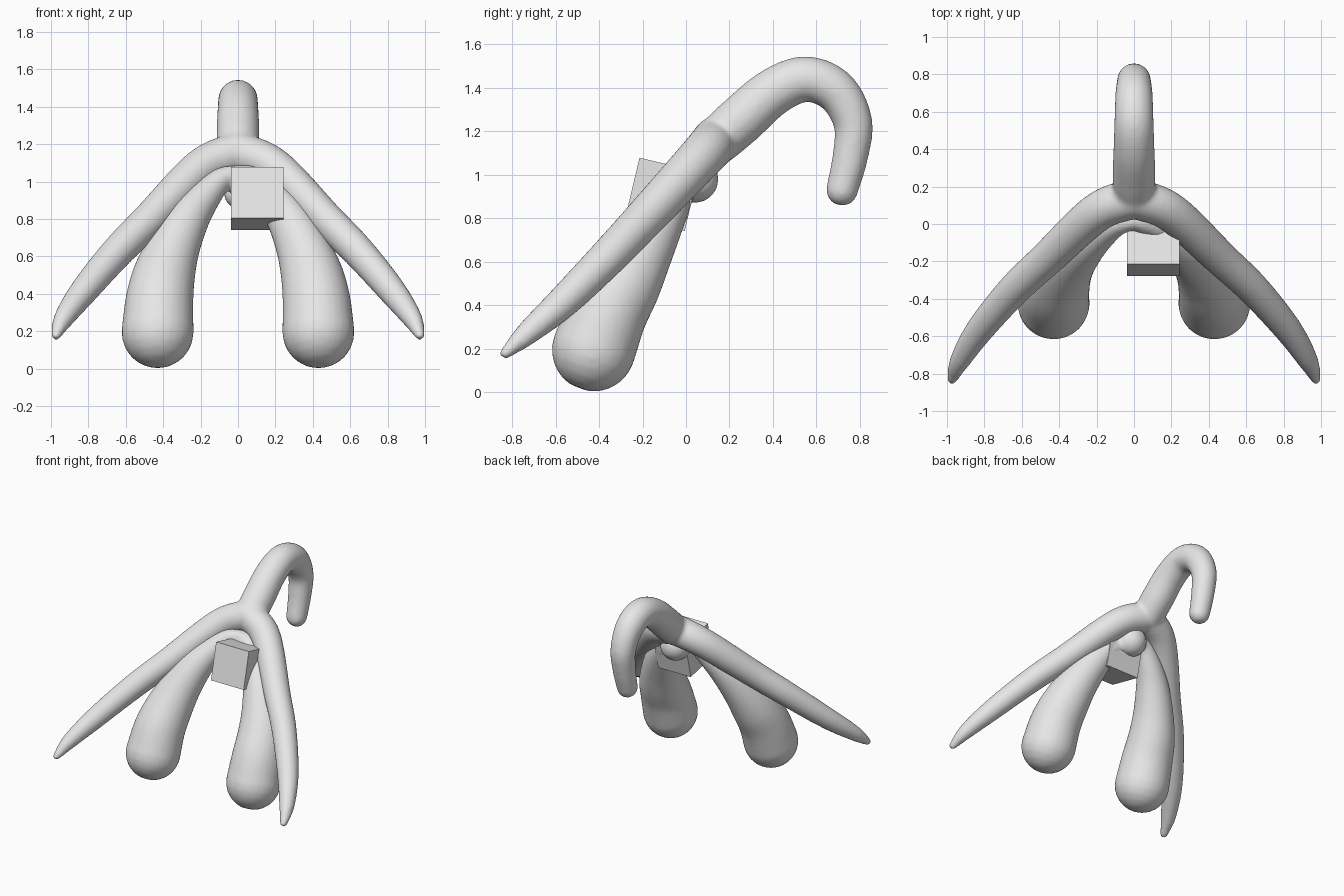
import bpy, bmesh, math
from mathutils import Vector, Matrix

old = bpy.data.objects.get("Cube")
if old:
    bpy.data.objects.remove(old, do_unlink=True)

# One plain grey for the whole model
grey = bpy.data.materials.new("plain grey")
grey.use_nodes = True
grey.diffuse_color = (0.8, 0.8, 0.8, 1)
grey.node_tree.nodes["Principled BSDF"].inputs["Base Color"].default_value = (0.8, 0.8, 0.8, 1)

SIDES, STEPS, CAP = 28, 8, 6


def spline(points):
    """Smooth path through (x, y, z, radius) points."""
    p = [Vector(q) for q in points]
    p = [2 * p[0] - p[1]] + p + [2 * p[-1] - p[-2]]
    out = []
    for a, b, c, d in zip(p, p[1:], p[2:], p[3:]):
        for i in range(STEPS):
            t = i / STEPS
            out.append(0.5 * (2 * b + (c - a) * t + (2 * a - 5 * b + 4 * c - d) * t ** 2
                              + (3 * b - a - 3 * c + d) * t ** 3))
    return out + [p[-2]]


def sweep(bm, points):
    """Tapered round tube with domed ends."""
    path = [(q.xyz, q.w) for q in spline(points)]
    first = (path[0][0] - path[1][0]).normalized()
    last = (path[-1][0] - path[-2][0]).normalized()

    def dome(end, direction):
        c, r = end
        angles = [math.pi / 2 * k / CAP for k in range(1, CAP)]
        return [(c + direction * r * math.sin(a), r * math.cos(a)) for a in angles]

    path = dome(path[0], first)[::-1] + path + dome(path[-1], last)
    rings, side = [], None
    for i, (c, r) in enumerate(path):
        t = (path[min(i + 1, len(path) - 1)][0] - path[max(i - 1, 0)][0]).normalized()
        side = (side or t.orthogonal())
        side = (side - t * side.dot(t)).normalized()
        up = t.cross(side)
        angles = [2 * math.pi * k / SIDES for k in range(SIDES)]
        rings.append([bm.verts.new(c + r * (side * math.cos(a) + up * math.sin(a))) for a in angles])
    for a, b in zip(rings, rings[1:]):
        for k in range(SIDES):
            n = (k + 1) % SIDES
            bm.faces.new((a[k], a[n], b[n], b[k]))
    bm.faces.new(rings[0][::-1])
    bm.faces.new(rings[-1])


def finish(bm, name):
    bmesh.ops.recalc_face_normals(bm, faces=bm.faces)
    mesh = bpy.data.meshes.new(name)
    bm.to_mesh(mesh)
    bm.free()
    mesh.materials.append(grey)
    obj = bpy.data.objects.new(name, mesh)
    bpy.context.collection.objects.link(obj)
    return obj


def fuse(obj, rounds):
    """Melt overlapping tubes into one smooth skin."""
    remesh = obj.modifiers.new("fuse", 'REMESH')
    remesh.mode = 'VOXEL'
    remesh.voxel_size = 0.014
    remesh.use_smooth_shade = True
    smooth = obj.modifiers.new("soften", 'SMOOTH')
    smooth.factor = 0.5
    smooth.iterations = rounds


def mirrored(points, s):
    return [(s * x, y, z, r) for x, y, z, r in points]


# Hooked shaft that splits into two long tapering arms
shaft = [(0, .15, 1.16, .11), (0, .25, 1.25, .115), (0, .4, 1.38, .11), (0, .55, 1.44, .105),
         (0, .69, 1.385, .1), (0, .768, 1.24, .09), (0, .755, 1.08, .082), (0, .718, .93, .074)]
arm = [(0, .14, 1.16, .11), (.2, .06, 1.07, .105), (.47, -.19, .8, .094), (.64, -.35, .63, .088),
       (.82, -.56, .42, .076), (.93, -.73, .27, .055), (.972, -.83, .18, .028)]
bm = bmesh.new()
sweep(bm, shaft)
for s in (-1, 1):
    sweep(bm, mirrored(arm, s))
fuse(finish(bm, "forked_hook"), 8)

# Pair of hanging bulbs joined by a narrow bridge and a small knob
bulb = [(0, .02, 1.04, .05), (.09, .0, 1.01, .065), (.18, -.05, .92, .09), (.27, -.12, .8, .118),
        (.345, -.2, .65, .143), (.395, -.28, .5, .167), (.42, -.36, .36, .182), (.43, -.425, .195, .193)]
bm = bmesh.new()
for s in (-1, 1):
    sweep(bm, mirrored(bulb, s))
bmesh.ops.create_uvsphere(bm, u_segments=24, v_segments=16, radius=.11,
                          matrix=Matrix.Translation((.06, .04, .98)))
fuse(finish(bm, "hanging_bulbs"), 6)

# Tilted block in front of the bridge
bm = bmesh.new()
bmesh.ops.create_cube(bm, size=.28, matrix=Matrix.Translation((.103, -.11, .91))
                      @ Matrix.Rotation(math.radians(-13.3), 4, 'X'))
finish(bm, "front_block")
